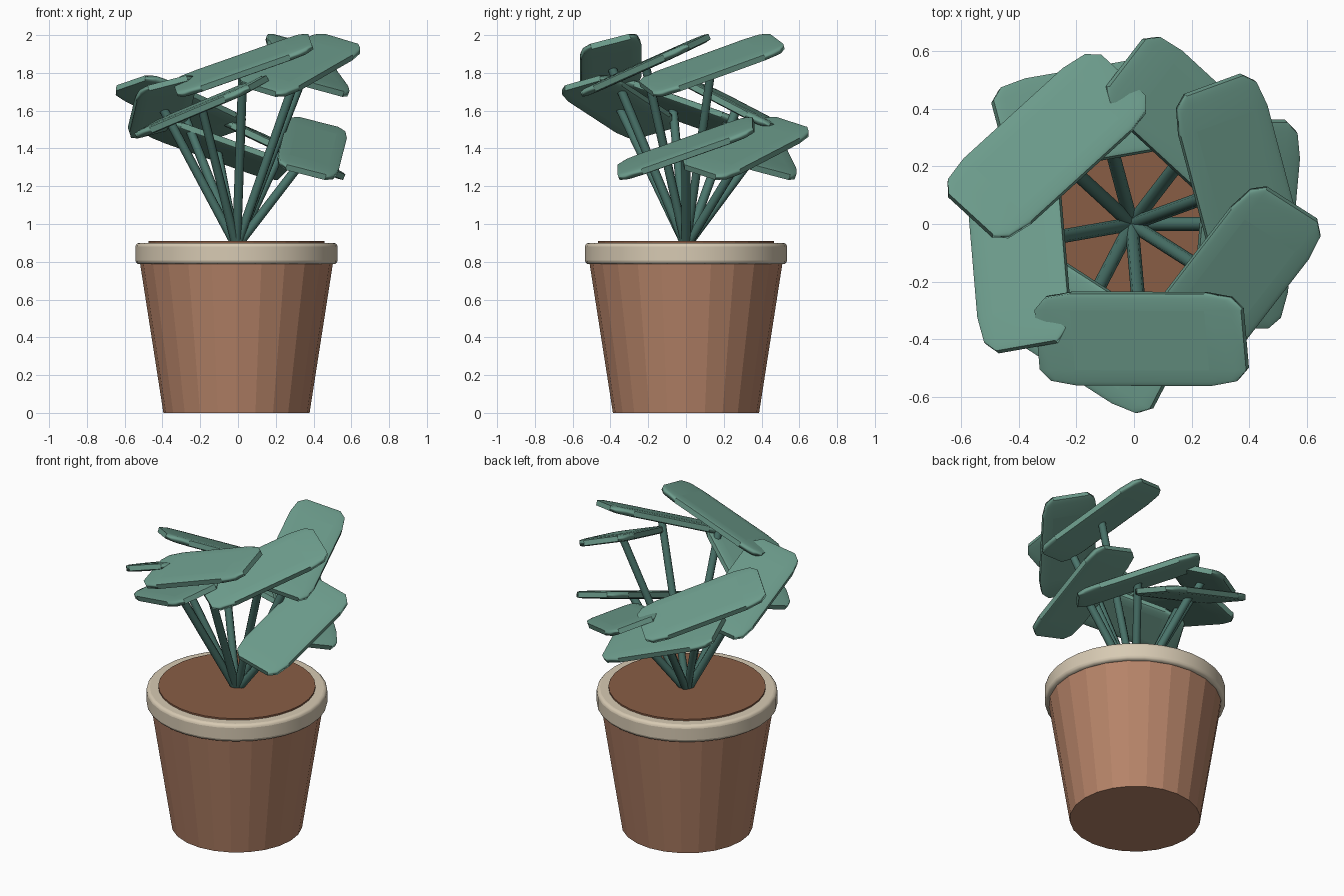
import bpy
import math
from mathutils import Vector, Euler

if "Cube" in bpy.data.objects:
    bpy.data.objects.remove(bpy.data.objects["Cube"])

CX = -0.008  # axis of the pot


def material(name, rgb):
    m = bpy.data.materials.new(name)
    m.diffuse_color = (*rgb, 1)
    m.use_nodes = True
    m.node_tree.nodes["Principled BSDF"].inputs["Base Color"].default_value = m.diffuse_color
    return m


CLAY = material("clay", (0.47, 0.23, 0.14))
CREAM = material("cream", (0.68, 0.59, 0.45))
SOIL = material("soil", (0.25, 0.11, 0.06))
LEAF = material("leaf_green", (0.15, 0.33, 0.26))
STEM = material("stem_green", (0.07, 0.18, 0.15))


def finish(name, mat):
    ob = bpy.context.object
    ob.name = name
    ob.data.materials.append(mat)
    return ob


def bevel(ob, width, segments):
    mod = ob.modifiers.new("bevel", 'BEVEL')
    mod.width = width
    mod.segments = segments
    mod.limit_method = 'ANGLE'


def cone(name, r1, r2, z1, z2, mat, sides=24):
    bpy.ops.mesh.primitive_cone_add(vertices=sides, radius1=r1, radius2=r2, depth=z2 - z1,
                                    location=(CX, 0, (z1 + z2) / 2))
    return finish(name, mat)


# Pot, rounded rim and soil
cone("pot", 0.387, 0.515, 0, 0.82, CLAY)
rim = cone("rim", 0.535, 0.535, 0.787, 0.90, CREAM, 32)
bevel(rim, 0.02, 3)
bpy.ops.object.shade_smooth_by_angle(angle=math.radians(40))
cone("soil", 0.465, 0.465, 0.86, 0.91, SOIL, 32)

# Nine stems spiralling by the golden angle, each carrying one tilted leaf
base = Vector((CX, 0, 0.88))
for i in range(9):
    ang = math.radians(137.5 * i)
    tip = Vector((CX + 0.40 * math.cos(ang), 0.40 * math.sin(ang), 1.40 + 0.22 * (i % 3)))
    d = tip - base
    bpy.ops.mesh.primitive_cylinder_add(vertices=8, radius=0.024, depth=d.length,
                                        location=(base + tip) / 2,
                                        rotation=d.to_track_quat('Z', 'Y').to_euler())
    finish(f"stem_{i + 1}", STEM)
    bpy.ops.object.shade_smooth_by_angle(angle=math.radians(50))

    # Leaf: a rounded cube squashed flat so its bevels stretch with it
    bpy.ops.mesh.primitive_cube_add(size=2, location=tip, rotation=Euler((0.35, 0.25, ang)))
    leaf = finish(f"leaf_{i + 1}", LEAF)
    leaf.scale = (0.165, 0.38, 0.024)
    mod = leaf.modifiers.new("bevel", 'BEVEL')
    mod.width = 0.35
    mod.segments = 2
    bpy.ops.object.shade_smooth_by_angle(angle=math.radians(60))
